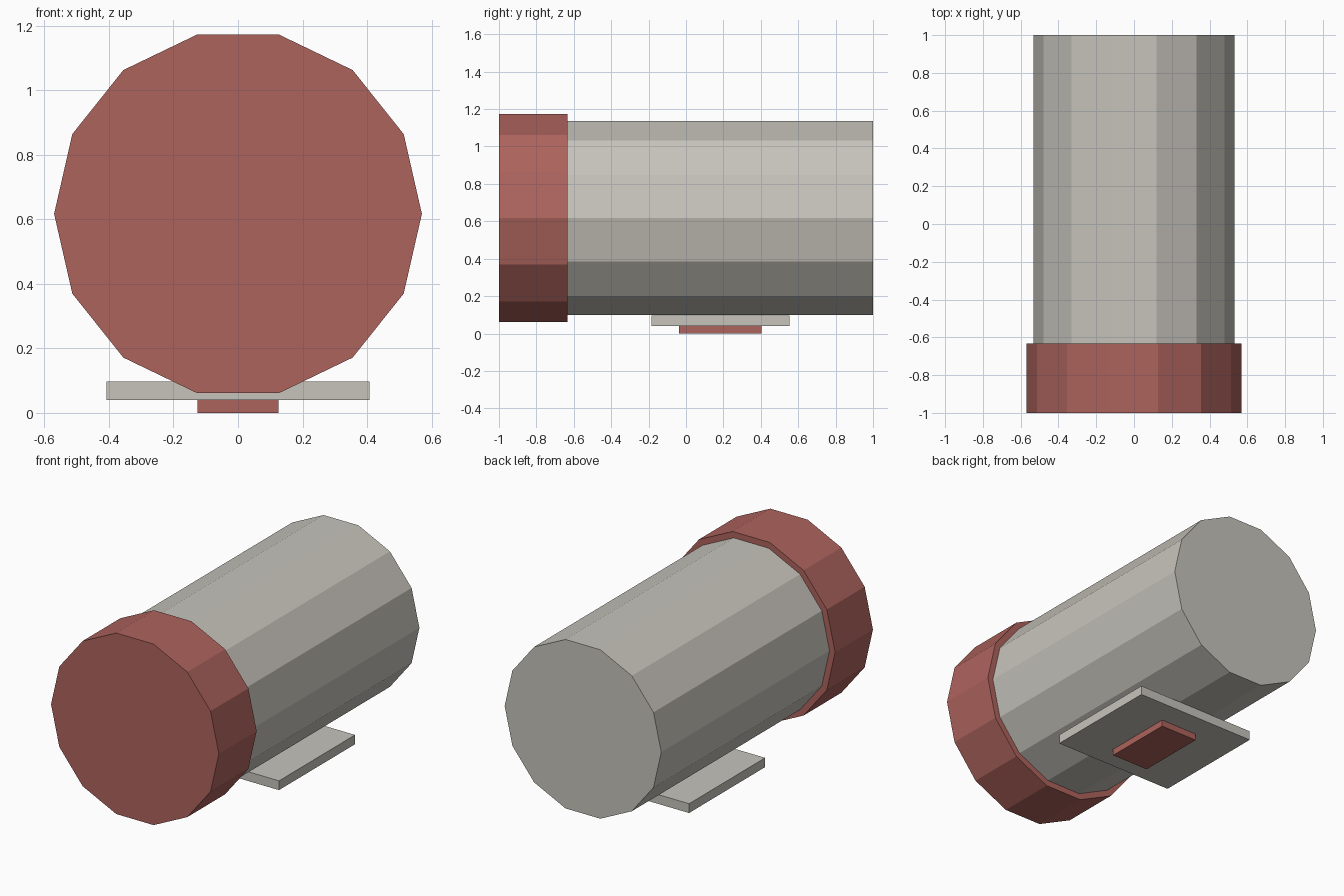
import bpy
import bmesh
from math import cos, sin, tau
from mathutils import Vector

cube = bpy.data.objects.get("Cube")
if cube:
    bpy.data.objects.remove(cube, do_unlink=True)


def make_material(name, rgb):
    mat = bpy.data.materials.new(name)
    mat.use_nodes = True
    mat.diffuse_color = (*rgb, 1)
    mat.node_tree.nodes["Principled BSDF"].inputs["Base Color"].default_value = (*rgb, 1)
    return mat


def extruded(name, outline, direction, mat):
    """Close an outline into a face and extrude it to a flat-shaded solid."""
    bm = bmesh.new()
    face = bm.faces.new([bm.verts.new(p) for p in outline])
    result = bmesh.ops.extrude_face_region(bm, geom=[face], use_keep_orig=True)
    moved = [v for v in result["geom"] if isinstance(v, bmesh.types.BMVert)]
    bmesh.ops.translate(bm, verts=moved, vec=Vector(direction))
    bmesh.ops.recalc_face_normals(bm, faces=bm.faces)
    mesh = bpy.data.meshes.new(name)
    bm.to_mesh(mesh)
    bm.free()
    mesh.materials.append(mat)
    obj = bpy.data.objects.new(name, mesh)
    bpy.context.collection.objects.link(obj)
    return obj


SIDES = 14
AXIS_Z = 0.617


def drum(name, radius, y0, y1, mat):
    ring = [(radius * cos(tau * i / SIDES), y0, AXIS_Z + radius * sin(tau * i / SIDES))
            for i in range(SIDES)]
    return extruded(name, ring, (0, y1 - y0, 0), mat)


def slab(name, half_x, y0, y1, z0, z1, mat):
    outline = [(-half_x, y0, z0), (half_x, y0, z0), (half_x, y1, z0), (-half_x, y1, z0)]
    return extruded(name, outline, (0, 0, z1 - z0), mat)


grey = make_material("warm grey", (0.57, 0.55, 0.50))
red = make_material("dull red", (0.42, 0.125, 0.11))

# Barrel and its wider front cap
drum("barrel", 0.532, -0.633, 1.0, grey)
drum("front_cap", 0.57, -1.0, -0.633, red)

# Mounting plate and the small pad beneath it
slab("mounting_plate", 0.408, -0.185, 0.553, 0.04, 0.097, grey)
slab("mounting_pad", 0.126, -0.037, 0.403, 0.0, 0.04, red)
